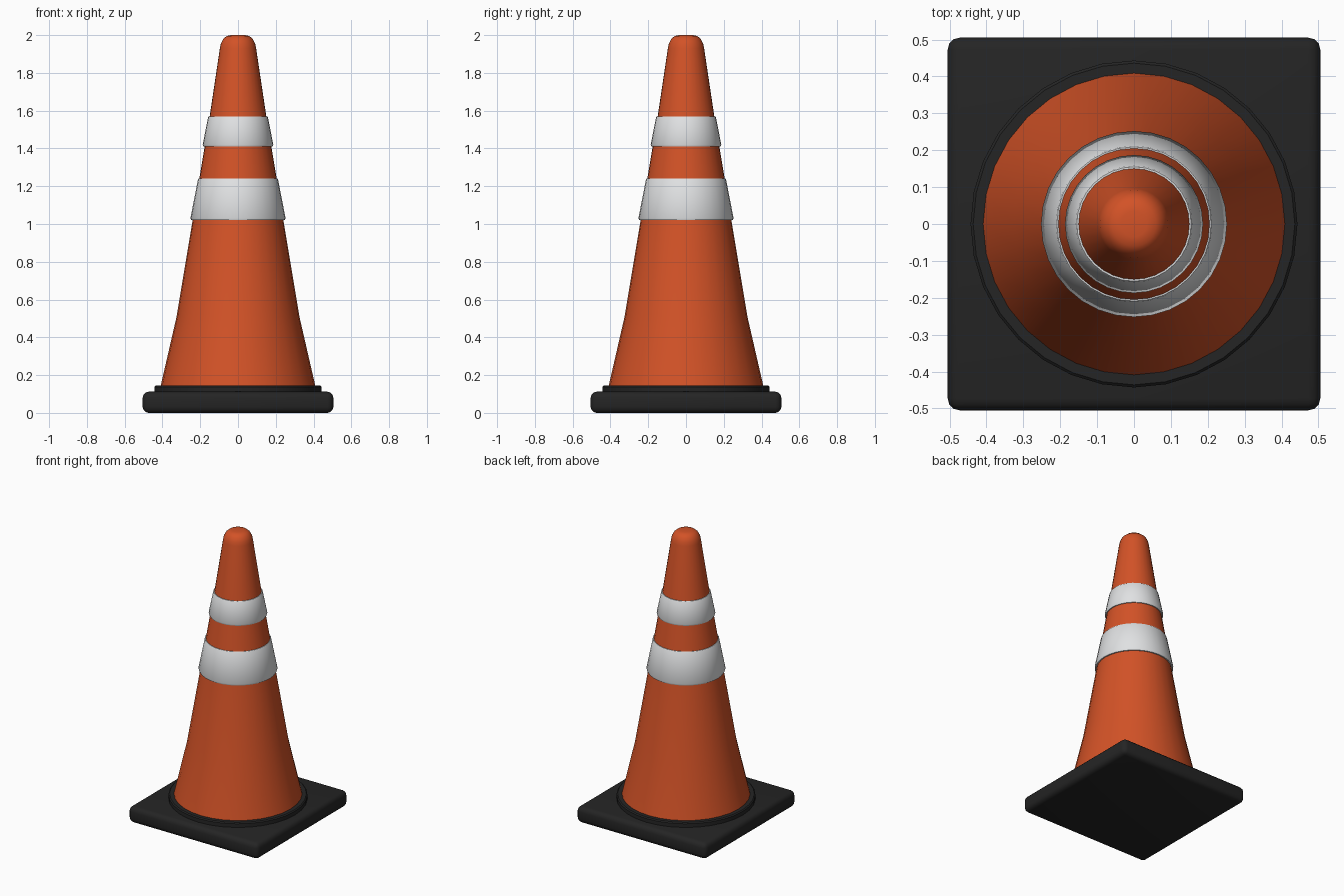
import bpy, bmesh, math

if "Cube" in bpy.data.objects:
    bpy.data.objects.remove(bpy.data.objects["Cube"])


def material(name, rgb):
    m = bpy.data.materials.new(name)
    m.diffuse_color = (*rgb, 1)
    m.use_nodes = True
    m.node_tree.nodes["Principled BSDF"].inputs["Base Color"].default_value = m.diffuse_color
    return m


orange = material("orange plastic", (0.65, 0.085, 0.02))
white = material("reflective white", (0.74, 0.75, 0.76))
black = material("black rubber", (0.018, 0.018, 0.018))


def finish(name, bm, mat, angle=35):
    bmesh.ops.recalc_face_normals(bm, faces=bm.faces)
    me = bpy.data.meshes.new(name)
    bm.to_mesh(me)
    bm.free()
    me.materials.append(mat)
    ob = bpy.data.objects.new(name, me)
    bpy.context.collection.objects.link(ob)
    bpy.ops.object.select_all(action='DESELECT')
    ob.select_set(True)
    bpy.context.view_layer.objects.active = ob
    bpy.ops.object.shade_smooth_by_angle(angle=math.radians(angle))
    return ob


def lathe(name, profile, mat, closed=False, n=32):
    """Revolve (radius, z) points round z; closed joins last point to first."""
    bm = bmesh.new()
    rings = [[bm.verts.new((r * math.cos(2 * math.pi * i / n),
                            r * math.sin(2 * math.pi * i / n), z))
              for i in range(n)] for r, z in profile]
    pairs = list(zip(rings, rings[1:]))
    if closed:
        pairs.append((rings[-1], rings[0]))
    else:
        bm.faces.new(rings[0])
        bm.faces.new(rings[-1])
    for a, b in pairs:
        for i in range(n):
            j = (i + 1) % n
            bm.faces.new((a[i], a[j], b[j], b[i]))
    return finish(name, bm, mat)


# Square rubber base with rounded edges
bm = bmesh.new()
bmesh.ops.create_cube(bm, size=1)
for v in bm.verts:
    v.co = (v.co.x * 1.01, v.co.y * 1.01, (v.co.z + 0.5) * 0.112)
bmesh.ops.bevel(bm, geom=bm.edges[:], offset=0.032, segments=3,
                profile=0.5, affect='EDGES')
finish("base", bm, black)

# Raised collar round the foot of the cone
lathe("base_collar", [(0.443, 0.09), (0.443, 0.138), (0.436, 0.145)], black)

# Cone body with a rounded tip
lathe("cone_body", [(0.41, 0.14), (0.325, 0.51), (0.24, 1.02), (0.205, 1.24),
                    (0.15, 1.57), (0.096, 1.93), (0.091, 1.955),
                    (0.078, 1.98), (0.06, 1.995), (0.035, 2.0)], orange)

# Reflective bands, slightly proud of the cone
for name, r0, z0, r1, z1 in (("lower_band", 0.252, 1.02, 0.212, 1.24),
                             ("upper_band", 0.187, 1.41, 0.158, 1.57)):
    lathe(name, [(r0 - 0.03, z0), (r0 - 0.004, z0), (r0, z0 + 0.01),
                 (r1, z1 - 0.004), (r1 - 0.003, z1), (r1 - 0.03, z1)],
          white, closed=True)
